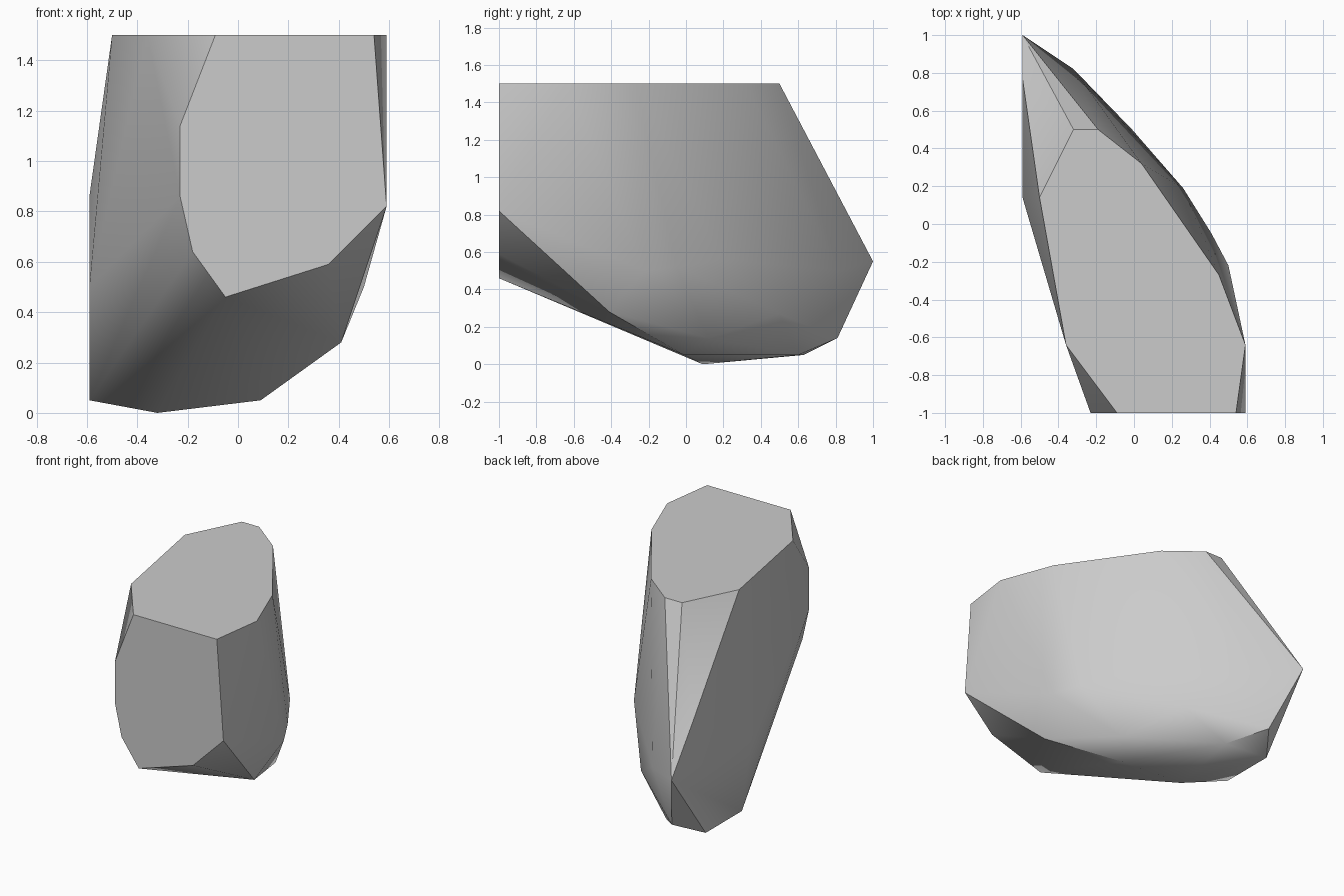
import bpy
import bmesh
from math import radians

# Remove the default cube
default_cube = bpy.data.objects.get("Cube")
if default_cube:
    bpy.data.objects.remove(default_cube, do_unlink=True)


def make_material(name, color):
    """One flat colour, shown in viewport and render."""
    material = bpy.data.materials.new(name)
    material.use_nodes = True
    material.diffuse_color = color
    shader = material.node_tree.nodes["Principled BSDF"]
    shader.inputs["Base Color"].default_value = color
    return material


# Flat cuts of the boulder: top, front and right-hand outlines
TOP, FRONT, SIDE = 1.5, -1, -.59
top_outline = [(-.19, .5), (-.32, .5), (-.5, .14), (-.36, -.64), (-.09, -1),
               (.54, -1), (.59, -.64), (.45, -.27), (.04, .32)]
front_outline = [(-.23, 1.14), (-.23, .86), (-.18, .64), (-.05, .46),
                 (.36, .59), (.59, .82)]
side_outline = [(.77, .86), (1, .55), (.63, .05), (.24, .05), (.14, .5)]

# Rounded flank and underside corners
flank_corners = [(.5, -.22, .5), (.41, -.05, .52), (.26, .19, .56),
                 (-.32, .82, .5), (-.01, .5, .27)]
base_corners = [(.41, -.41, .28), (.2, .12, .14), (.09, -.01, .05),
                (-.27, .6, .05), (-.46, .81, .14), (-.32, .09, 0)]

corners = [(x, y, TOP) for x, y in top_outline]
corners += [(x, FRONT, z) for x, z in front_outline]
corners += [(SIDE, y, z) for y, z in side_outline]
corners += flank_corners + base_corners

# Wrap the corners in a convex stone skin
bm = bmesh.new()
for corner in corners:
    bm.verts.new(corner)
hull = bmesh.ops.convex_hull(bm, input=bm.verts[:])
loose = [v for v in bm.verts if not v.link_faces]
bmesh.ops.delete(bm, geom=loose, context='VERTS')

# Merge the triangles of each flat cut into a single face
bmesh.ops.dissolve_limit(bm, angle_limit=radians(1),
                         verts=bm.verts[:], edges=bm.edges[:])
bmesh.ops.recalc_face_normals(bm, faces=bm.faces[:])

mesh = bpy.data.meshes.new("boulder")
bm.to_mesh(mesh)
bm.free()
mesh.materials.append(make_material("stone grey", (.6, .6, .6, 1)))

boulder = bpy.data.objects.new("boulder", mesh)
bpy.context.collection.objects.link(boulder)

# Soft flanks with crisp cut edges
bpy.ops.object.select_all(action='DESELECT')
boulder.select_set(True)
bpy.context.view_layer.objects.active = boulder
bpy.ops.object.shade_smooth_by_angle(angle=radians(30))
